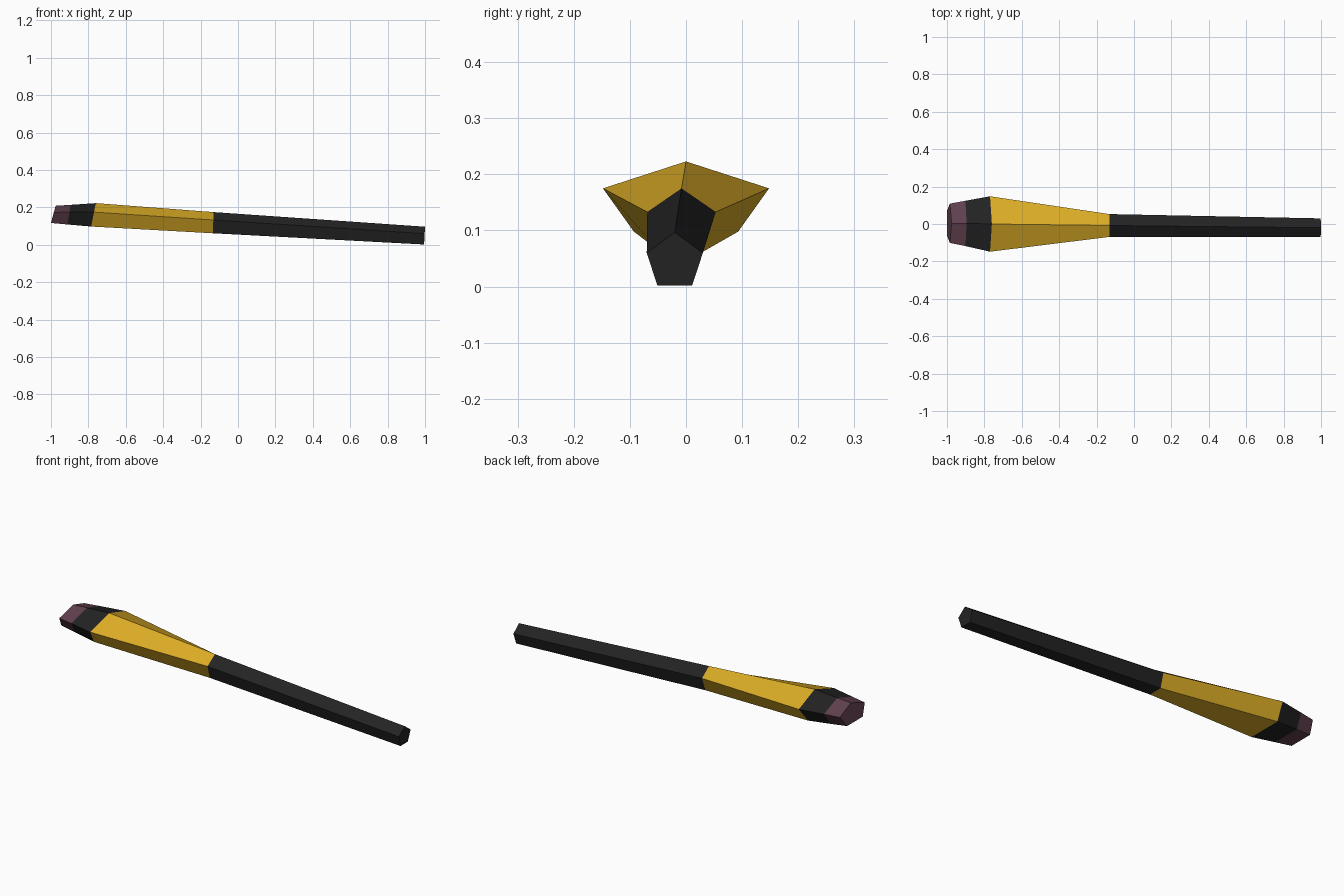
import bpy, bmesh

if "Cube" in bpy.data.objects:
    bpy.data.objects.remove(bpy.data.objects["Cube"])


def material(name, rgb):
    m = bpy.data.materials.new(name)
    m.diffuse_color = (*rgb, 1)
    m.use_nodes = True
    m.node_tree.nodes["Principled BSDF"].inputs["Base Color"].default_value = m.diffuse_color
    return m


BLACK = material("black", (0.017, 0.017, 0.017))
GOLD = material("gold", (0.72, 0.42, 0.02))
PLUM = material("plum", (0.12, 0.052, 0.078))

# Pentagon stations, from handle end to brush tip:
# x top, x bottom, centre y, shoulder half width, base half width, z top, z shoulder, z base
HANDLE_END = (1.0, 0.995, -0.02, 0.05, 0.031, 0.097, 0.06, 0.002)
NECK = (-0.13, -0.135, -0.008, 0.061, 0.038, 0.175, 0.133, 0.062)
RIM = (-0.76, -0.785, 0.0, 0.148, 0.093, 0.223, 0.175, 0.098)
BAND = (-0.895, -0.912, 0.003, 0.121, 0.077, 0.214, 0.175, 0.109)
TIP = (-0.975, -1.0, 0.004, 0.105, 0.066, 0.209, 0.174, 0.117)


def ring(bm, s):
    xt, xb, cy, ws, wb, zt, zs, zb = s
    pts = [(0, zt), (ws, zs), (wb, zb), (-wb, zb), (-ws, zs)]
    return [bm.verts.new((xb + (xt - xb) * (z - zb) / (zt - zb), cy + y, z))
            for y, z in pts]


def loft(name, a, b, mat, cap_a=False, cap_b=False):
    bm = bmesh.new()
    ra, rb = ring(bm, a), ring(bm, b)
    for i in range(5):
        j = (i + 1) % 5
        # ring order runs clockwise seen from +x, so this faces outward
        bm.faces.new((ra[i], ra[j], rb[j], rb[i]))
    if cap_a:
        bm.faces.new(ra[::-1])
    if cap_b:
        bm.faces.new(rb)
    bm.normal_update()
    # make sure the top face looks up
    if bm.faces[:][0].normal.z < 0:
        bmesh.ops.reverse_faces(bm, faces=bm.faces[:])
    me = bpy.data.meshes.new(name)
    bm.to_mesh(me)
    bm.free()
    me.materials.append(mat)
    bpy.context.collection.objects.link(bpy.data.objects.new(name, me))


loft("handle", HANDLE_END, NECK, BLACK, cap_a=True)
loft("ferrule", NECK, RIM, GOLD)
loft("bristles", RIM, BAND, BLACK)
loft("bristle_tip", BAND, TIP, PLUM, cap_b=True)
